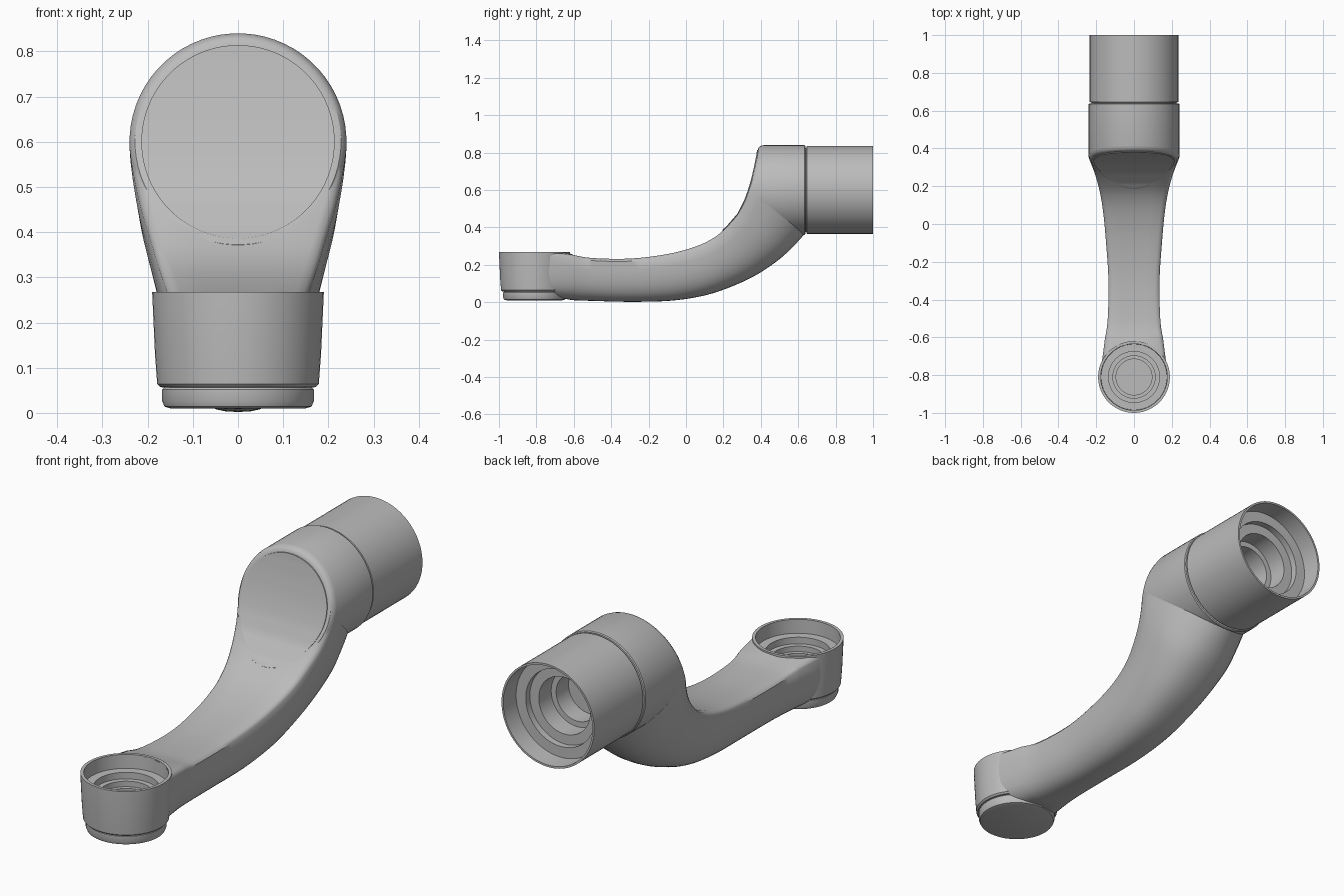
import bpy, bmesh, math
from mathutils import Vector

if "Cube" in bpy.data.objects:
    bpy.data.objects.remove(bpy.data.objects["Cube"])

grey = bpy.data.materials.new("satin_grey")
grey.diffuse_color = (0.5, 0.5, 0.5, 1)
grey.use_nodes = True
grey.node_tree.nodes["Principled BSDF"].inputs["Base Color"].default_value = grey.diffuse_color


def make(name, rings, closed_ends=True, angle=32):
    """Skin a list of equal-length closed rings into an object."""
    bm = bmesh.new()
    vr = [[bm.verts.new(p) for p in r] for r in rings]
    n = len(rings[0])
    for a, b in zip(vr, vr[1:]):
        for i in range(n):
            j = (i + 1) % n
            bm.faces.new((a[i], a[j], b[j], b[i]))
    if closed_ends:
        for r in (vr[0], vr[-1]):
            # strips across x, so that caps follow curved fronts
            for i in range(n // 2):
                q = [r[i], r[i + 1], r[n - 2 - i], r[n - 1 - i]]
                q = list(dict.fromkeys(q))
                if i + 1 <= n - 2 - i and len(q) > 2:
                    bm.faces.new(q)
    bmesh.ops.remove_doubles(bm, verts=bm.verts, dist=1e-5)
    bmesh.ops.recalc_face_normals(bm, faces=bm.faces)
    me = bpy.data.meshes.new(name)
    bm.to_mesh(me)
    bm.free()
    me.materials.append(grey)
    ob = bpy.data.objects.new(name, me)
    bpy.context.collection.objects.link(ob)
    bpy.ops.object.select_all(action='DESELECT')
    ob.select_set(True)
    bpy.context.view_layer.objects.active = ob
    bpy.ops.object.shade_smooth_by_angle(angle=math.radians(angle))
    return ob


SEG = 64
ANG = [2 * math.pi * (i + 0.5) / SEG + math.pi / 2 for i in range(SEG)]
CZ, CUP_Y = 0.6, -0.81


def lathe_z(name, prof):
    return make(name, [[(r * math.cos(a), CUP_Y + r * math.sin(a), h) for a in ANG] for r, h in prof])


def lathe_y(name, prof):
    return make(name, [[(r * math.cos(a), h, CZ + r * math.sin(a)) for a in ANG] for r, h in prof])


# small cup with stepped bore
lathe_z("small_cup", [
    (0.150, 0.010), (0.163, 0.014), (0.168, 0.026), (0.168, 0.052), (0.164, 0.056),
    (0.172, 0.057), (0.179, 0.064), (0.184, 0.13), (0.190, 0.262), (0.190, 0.268),
    (0.176, 0.268), (0.174, 0.205), (0.135, 0.205), (0.135, 0.175),
    (0.112, 0.175), (0.112, 0.15), (0.095, 0.15), (0.095, 0.08)])

# large tube with stepped bore
lathe_y("large_tube", [
    (0.225, 0.63), (0.225, 0.643), (0.235, 0.646), (0.235, 1.0), (0.226, 1.0),
    (0.224, 0.91), (0.175, 0.91), (0.175, 0.88), (0.130, 0.88),
    (0.130, 0.79), (0.105, 0.79), (0.105, 0.70)])

# front curve of the raised end: (z, y)
FRONT = [(0.34, 0.145), (0.405, 0.22), (0.475, 0.28), (0.545, 0.315), (0.6, 0.335),
         (0.65, 0.35), (0.72, 0.367), (0.78, 0.379), (0.84, 0.388)]


def front(z):
    for (z0, y0), (z1, y1) in zip(FRONT, FRONT[1:]):
        if z <= z1:
            return y0 + (y1 - y0) * (z - z0) / (z1 - z0)
    return FRONT[-1][1]


def front_ring(r, off):
    return [(r * math.cos(a), front(CZ + r * math.sin(a)) + off, CZ + r * math.sin(a)) for a in ANG]


# collar: round barrel whose front follows the sweep of the arm
ring = lambda r, y: [(r * math.cos(a), y, CZ + r * math.sin(a)) for a in ANG]
make("collar", [ring(0.236, 0.638), ring(0.24, 0.634), front_ring(0.24, 0.028),
                front_ring(0.236, 0.012), front_ring(0.228, 0.003), front_ring(0.216, 0.0)])
make("front_disc", [front_ring(0.214, 0.01), front_ring(0.214, -0.004)])

# arm: top y,z / bottom y,z / half width / roundness
SECT = [
    (-0.66, 0.264, -0.66, 0.018, 0.174, 3.2),
    (-0.60, 0.252, -0.61, 0.011, 0.153, 3.0),
    (-0.50, 0.236, -0.50, 0.007, 0.139, 2.8),
    (-0.30, 0.233, -0.30, 0.002, 0.135, 2.6),
    (-0.10, 0.257, -0.08, 0.008, 0.148, 2.6),
    (0.05, 0.297, 0.10, 0.036, 0.162, 2.6),
    (0.15, 0.345, 0.25, 0.086, 0.178, 2.5),
    (0.22, 0.405, 0.38, 0.148, 0.196, 2.4),
    (0.28, 0.475, 0.50, 0.230, 0.217, 2.3),
    (0.315, 0.545, 0.58, 0.305, 0.232, 2.1),
    (0.335, 0.600, 0.634, 0.364, 0.240, 2.0)]


def smooth(rows, k):
    """Catmull-Rom resampling of section rows."""
    out = []
    for i in range(len(rows) - 1):
        p = [rows[max(0, min(len(rows) - 1, i + j))] for j in (-1, 0, 1, 2)]
        for s in range(k):
            t = s / k
            out.append([0.5 * (2 * b + (c - a) * t + (2 * a - 5 * b + 4 * c - d) * t * t
                               + (3 * b - a - 3 * c + d) * t ** 3) for a, b, c, d in zip(*p)])
    return out + [list(rows[-1])]


def arm_ring(row, first):
    ty, tz, by, bz, w, e = row
    half = [(0.0, 0.0), (w * 0.5, 0.0), (w - 0.024, 0.0), (w - 0.008, 0.018)]
    for i in range(13):
        t = math.pi / 2 * i / 12
        c, s = max(math.cos(t), 0.0), math.sin(t)
        half.append((w * c ** (2 / e) if i < 12 else 0.0, 0.06 + 0.94 * s ** (2 / e)))
    full = half + [(-x, d) for x, d in half[-2:0:-1]]
    pts = []
    for x, d in full:
        y, z = ty + (by - ty) * d, tz + (bz - tz) * d
        if first:  # wrap the root around the cup wall
            rr = 0.166 if z < 0.06 else 0.180
            y = CUP_Y + math.sqrt(max(rr ** 2 - x * x, 0))
        pts.append(Vector((x, y, z)))
    return pts


rows = smooth(SECT, 4)
rows = [rows[0]] + rows[4:]  # single span at the cup root
make("curved_arm", [arm_ring(r, i == 0) for i, r in enumerate(rows)], closed_ends=False, angle=40)
